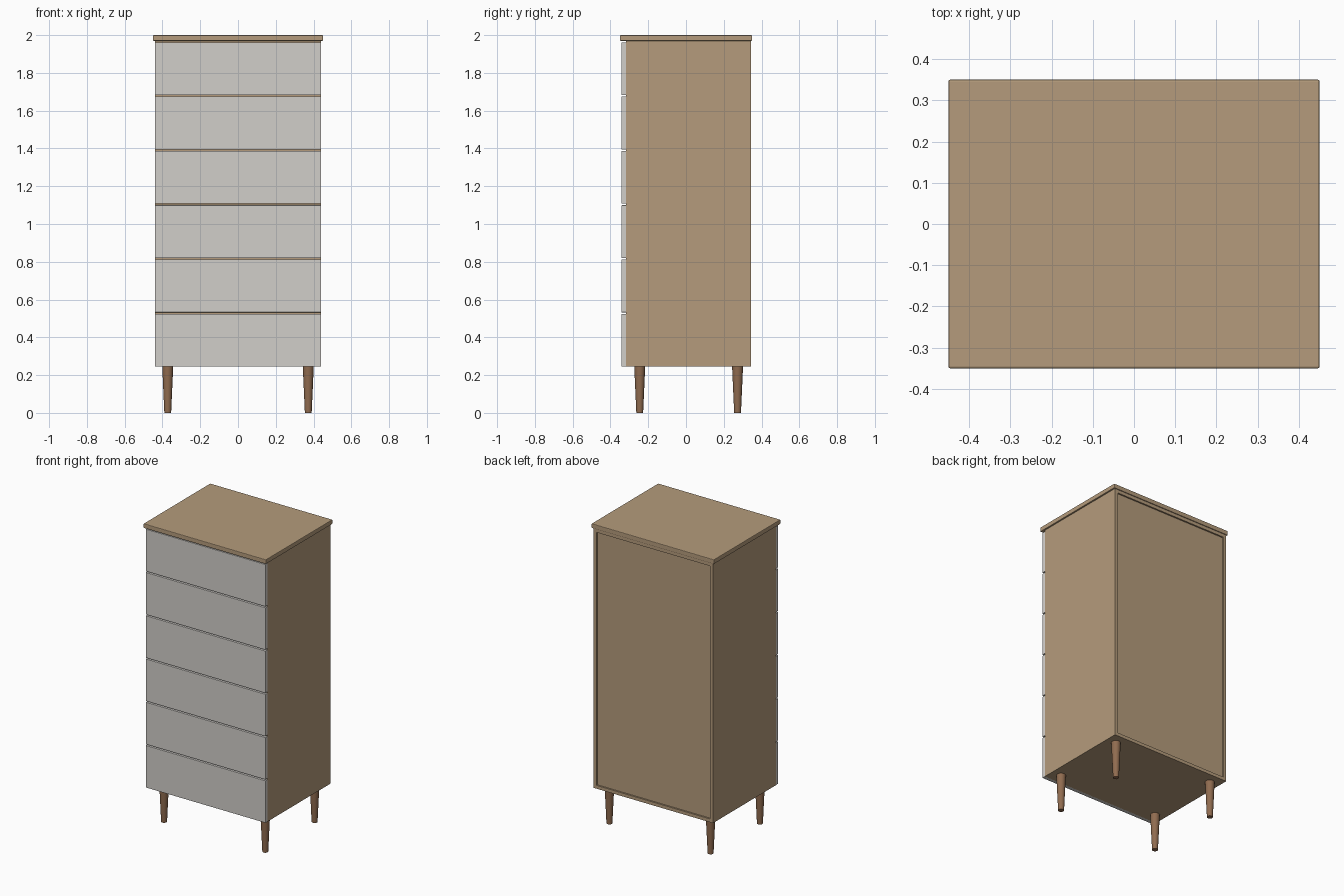
import bpy, bmesh
from mathutils import Matrix

if "Cube" in bpy.data.objects:
    bpy.data.objects.remove(bpy.data.objects["Cube"])


def material(name, rgb):
    m = bpy.data.materials.new(name)
    m.diffuse_color = (*rgb, 1)
    m.use_nodes = True
    m.node_tree.nodes["Principled BSDF"].inputs["Base Color"].default_value = m.diffuse_color
    return m


WOOD = material("light_wood", (0.46, 0.33, 0.20))
LEG = material("brown_wood", (0.28, 0.15, 0.08))
PAINT = material("painted_front", (0.64, 0.62, 0.59))


def finish(bm, name, mat):
    mesh = bpy.data.meshes.new(name)
    bm.to_mesh(mesh)
    bm.free()
    mesh.materials.append(mat)
    ob = bpy.data.objects.new(name, mesh)
    bpy.context.collection.objects.link(ob)
    return ob


def box(name, x, y, z, mat, bevel=0):
    """Box from (min, max) ranges, with an optional small edge bevel."""
    size = [b - a for a, b in (x, y, z)]
    mid = [(a + b) / 2 for a, b in (x, y, z)]
    bm = bmesh.new()
    bmesh.ops.create_cube(bm, size=1, matrix=Matrix.Translation(mid) @ Matrix.Diagonal((*size, 1)))
    ob = finish(bm, name, mat)
    if bevel:
        mod = ob.modifiers.new("edge", 'BEVEL')
        mod.width, mod.segments = bevel, 2
    return ob


def leg(name, x, y, height):
    bm = bmesh.new()
    bmesh.ops.create_cone(bm, cap_ends=True, segments=24, radius1=0.018, radius2=0.029,
                          depth=height, matrix=Matrix.Translation((x, y, height / 2)))
    for f in bm.faces:
        f.smooth = len(f.verts) == 4
    for e in bm.edges:
        e.smooth = all(len(f.verts) == 4 for f in e.link_faces)
    return finish(bm, name, LEG)


W, FRONT, BACK = 0.44, -0.317, 0.345   # carcass half width and depth range
BASE, TOP, T = 0.245, 1.97, 0.022      # carcass height range, board thickness
inner = (-W + T, W - T)

# Carcass: sides, bottom, upper board, recessed back
for side, s in (("left", -1), ("right", 1)):
    box(side + "_side_panel", sorted((s * W, s * (W - T))), (FRONT, BACK), (BASE, TOP), WOOD)
box("bottom_panel", inner, (FRONT, BACK), (BASE, BASE + T), WOOD)
box("upper_panel", inner, (FRONT, BACK), (TOP - T, TOP), WOOD)
box("back_panel", inner, (BACK - 0.022, BACK - 0.01), (BASE + T, TOP - T), WOOD)

# Overhanging top
box("top_board", (-0.45, 0.45), (-0.35, 0.35), (TOP, 2.0), WOOD, 0.004)

# Drawer fronts with a rail behind each gap
COUNT, GAP = 6, 0.008
pitch = (TOP - BASE) / COUNT
for i in range(COUNT):
    z = BASE + i * pitch
    box(f"drawer_front_{i + 1}", (-W, W), (-0.341, FRONT), (z, z + pitch - GAP), PAINT, 0.0015)
    if i:
        box(f"rail_{i}", inner, (FRONT + 0.002, FRONT + 0.06),
            (z - GAP / 2 - 0.01, z - GAP / 2 + 0.01), WOOD)

# Tapered legs
for side, x in (("left", -0.372), ("right", 0.372)):
    for end, y in (("front", -0.245), ("back", 0.273)):
        leg(f"{end}_{side}_leg", x, y, BASE)
